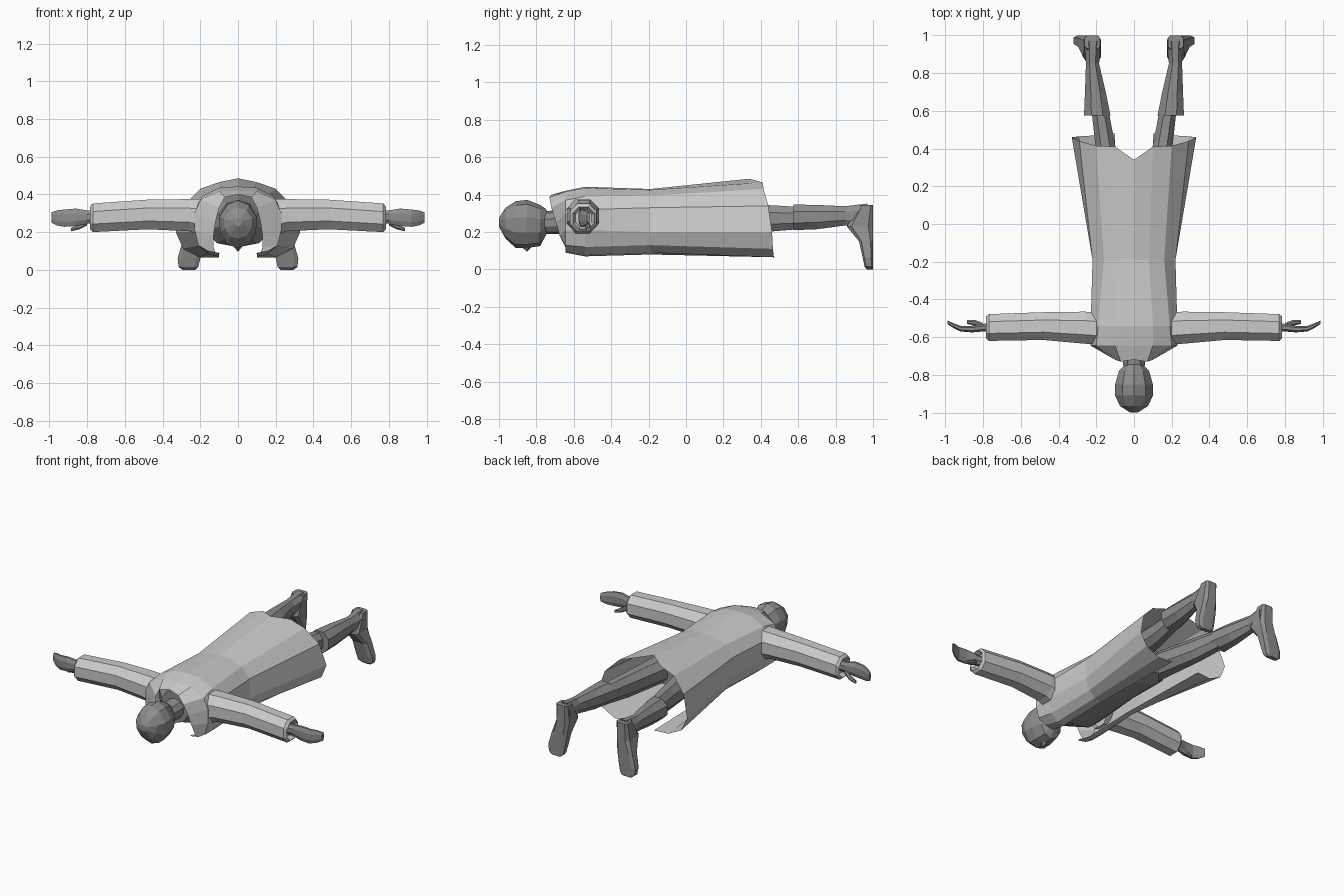
import bpy, bmesh

if "Cube" in bpy.data.objects:
    bpy.data.objects.remove(bpy.data.objects["Cube"])


def material(name, v):
    m = bpy.data.materials.new(name)
    m.diffuse_color = (v, v, v, 1)
    m.use_nodes = True
    m.node_tree.nodes["Principled BSDF"].inputs["Base Color"].default_value = m.diffuse_color
    return m


COAT = material("light grey", 0.60)
BODY = material("mid grey", 0.27)


def loft(name, rings, mat, closed=True, caps=(True, True)):
    """Skin a list of point rings, then mirror the half part across x = 0."""
    bm = bmesh.new()
    vr = [[bm.verts.new(p) for p in r] for r in rings]
    n = len(vr[0])
    for a, b in zip(vr, vr[1:]):
        for i in range(n if closed else n - 1):
            j = (i + 1) % n
            bm.faces.new((a[i], a[j], b[j], b[i]))
    if caps[0]:
        bm.faces.new(vr[0])
    if caps[1]:
        bm.faces.new(vr[-1])
    bmesh.ops.recalc_face_normals(bm, faces=bm.faces)
    me = bpy.data.meshes.new(name)
    bm.to_mesh(me)
    bm.free()
    me.materials.append(mat)
    ob = bpy.data.objects.new(name, me)
    bpy.context.collection.objects.link(ob)
    mod = ob.modifiers.new("mirror", 'MIRROR')
    mod.use_clip = True
    return ob


def oct_ring(a0, a1, b0, b1, c=0.28):
    """Chamfered rectangle as (a, b) pairs."""
    da, db = (a1 - a0) * c, (b1 - b0) * c
    return [(a0 + da, b0), (a1 - da, b0), (a1, b0 + db), (a1, b1 - db),
            (a1 - da, b1), (a0 + da, b1), (a0, b1 - db), (a0, b0 + db)]


def along_x(x, *box, c=0.28):
    return [(x, a, b) for a, b in oct_ring(*box, c=c)]


def along_y(y, *box, c=0.28):
    return [(a, y, b) for a, b in oct_ring(*box, c=c)]


def half_ring(y, w, z0, z1):
    """Half of a ten sided oval, from top centre to bottom centre."""
    m, h = (z0 + z1) / 2, (z1 - z0) / 2
    return [(0, y, z1), (w * .6, y, m + h * .82), (w, y, m + h * .3),
            (w * .95, y, m - h * .35), (w * .55, y, m - h * .85), (0, y, z0)]


# Long coat, open along the front
def ring(y, *xz):
    return [(x, y, z) for x, z in xz]


collar = [(0, -.72, .40), (.07, -.73, .385), (.10, -.72, .33), (.12, -.695, .25),
          (.13, -.675, .18), (.13, -.645, .12), (.12, -.625, .09), (.09, -.61, .085)]
hem = [(0, .34, .485), (.10, .41, .465), (.20, .415, .43), (.29, .44, .34),
       (.33, .46, .20), (.29, .465, .11), (.20, .47, .065), (.10, .48, .065)]
coat_rings = [
    collar,
    ring(-.645, (0, .42), (.10, .415), (.20, .37), (.23, .30), (.23, .21), (.21, .13), (.16, .10), (.10, .09)),
    ring(-.54, (0, .442), (.10, .435), (.19, .39), (.23, .32), (.23, .21), (.20, .12), (.15, .08), (.10, .07)),
    ring(-.19, (0, .43), (.08, .425), (.16, .395), (.22, .33), (.22, .20), (.19, .13), (.15, .09), (.10, .08)),
    hem]
loft("coat", coat_rings, COAT, closed=False, caps=(False, False))

# Sleeves, with the cuff folded inward
loft("sleeve", [
    along_x(.19, -.64, -.47, .18, .375),
    along_x(.26, -.635, -.465, .205, .375),
    along_x(.48, -.615, -.468, .215, .372),
    along_x(.77, -.62, -.478, .20, .352),
    along_x(.785, -.605, -.49, .215, .335),
    along_x(.755, -.59, -.505, .23, .32)], COAT, caps=(False, True))

# Hands: flat palms with the thumb hanging below
loft("hand", [
    along_x(.75, -.575, -.52, .25, .31),
    along_x(.80, -.57, -.53, .245, .315),
    along_x(.86, -.575, -.54, .232, .325),
    along_x(.92, -.57, -.54, .228, .32),
    along_x(.96, -.55, -.525, .235, .315),
    along_x(.99, -.53, -.512, .25, .305)], BODY)
loft("thumb", [
    along_x(.80, -.555, -.525, .235, .27),
    along_x(.84, -.54, -.51, .215, .245),
    along_x(.885, -.53, -.51, .205, .222)], BODY)

# Torso under the coat
loft("torso", [
    half_ring(-.66, .10, .16, .37),
    half_ring(-.55, .20, .12, .40),
    half_ring(-.20, .175, .13, .39),
    half_ring(.05, .19, .15, .38),
    half_ring(.14, .15, .19, .36)], BODY, closed=False)

# Neck and faceted head, face down
loft("neck", [
    half_ring(-.78, .055, .19, .31),
    half_ring(-.64, .065, .19, .32)], BODY, closed=False)
loft("head", [
    half_ring(-.745, .045, .19, .32),
    half_ring(-.78, .08, .125, .345),
    half_ring(-.85, .10, .115, .372),
    half_ring(-.91, .10, .115, .365),
    half_ring(-.965, .075, .165, .33),
    half_ring(-1.0, .02, .23, .275)], BODY, closed=False)
loft("nose", [
    [(0, -.885, .125), (.012, -.88, .13), (0, -.87, .13)],
    [(0, -.85, .095), (.02, -.84, .12), (0, -.825, .12)]], BODY)

# Trouser legs
loft("leg", [
    along_y(.05, .02, .18, .20, .36),
    along_y(.42, .10, .205, .20, .345),
    along_y(.60, .135, .225, .215, .335)], BODY)

# Boots: shaft, then the foot pointing down and slightly outward
loft("boot_shaft", [
    along_y(.575, .125, .265, .21, .347),
    along_y(.70, .15, .26, .215, .345),
    along_y(.85, .185, .255, .235, .338),
    along_y(.97, .175, .262, .22, .352)], BODY)


def sole_ring(z, x0, x1, y0):
    return [(a, b, z) for a, b in oct_ring(x0, x1, y0, 1.0, c=.18)]


loft("boot_foot", [
    sole_ring(.345, .18, .262, .93),
    sole_ring(.23, .175, .27, .86),
    sole_ring(.15, .185, .295, .925),
    sole_ring(.06, .20, .32, .945),
    sole_ring(.015, .21, .315, .955),
    sole_ring(.0, .225, .295, .97)], BODY)
